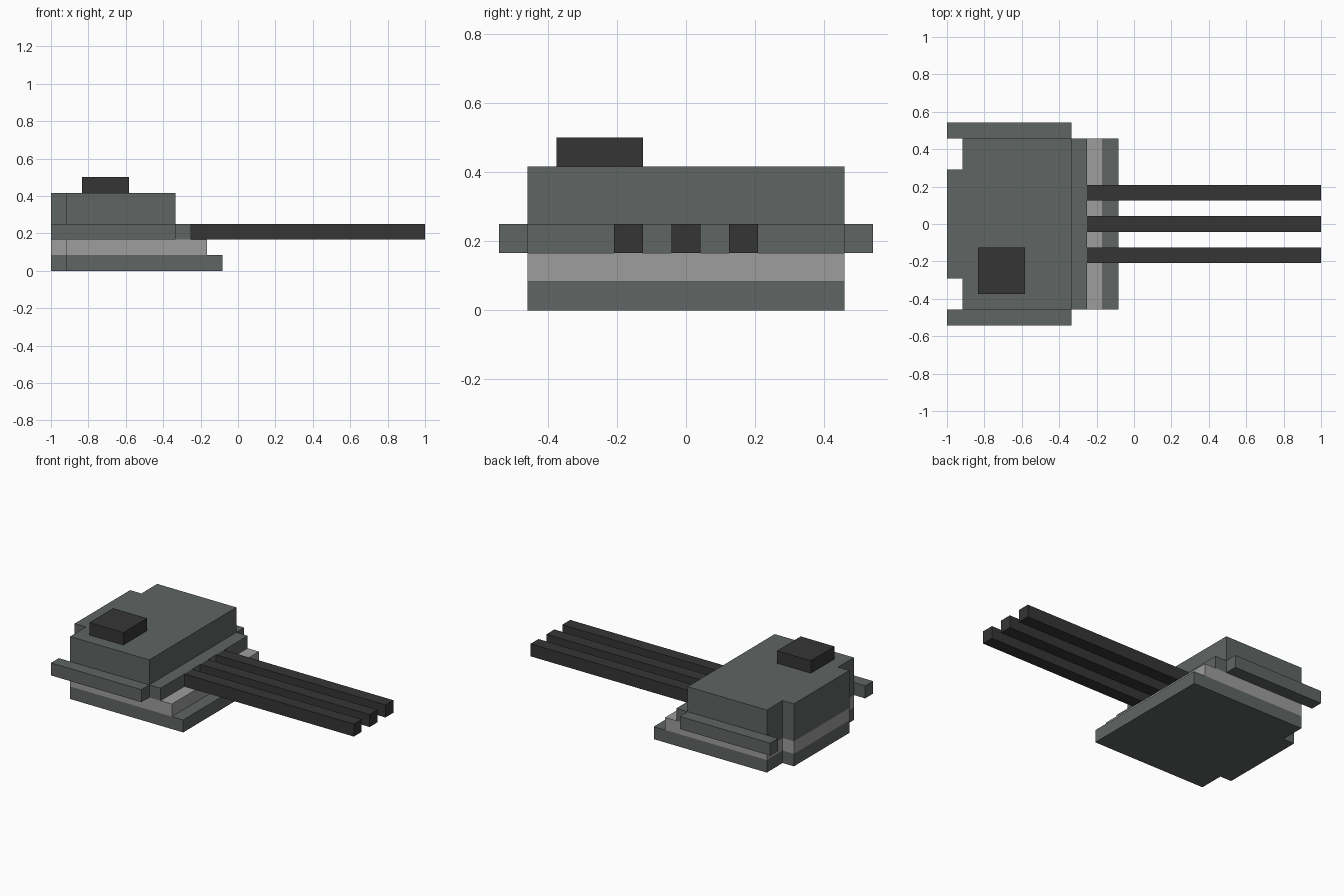
import bpy
import bmesh

if "Cube" in bpy.data.objects:
    bpy.data.objects.remove(bpy.data.objects["Cube"], do_unlink=True)

U = 1 / 12      # the block unit everything is built on


def make_material(name, rgb):
    mat = bpy.data.materials.new(name)
    mat.use_nodes = True
    color = (*rgb, 1.0)
    mat.diffuse_color = color
    mat.node_tree.nodes["Principled BSDF"].inputs["Base Color"].default_value = color
    return mat


ARMOUR = make_material("grey green armour", (0.115, 0.130, 0.123))
RING = make_material("light grey", (0.337, 0.337, 0.337))
DARK = make_material("charcoal", (0.036, 0.036, 0.036))


def prism(name, outline, z0, z1, mat):
    """Extrude a flat outline (in block units) from z0 up to z1."""
    bm = bmesh.new()
    face = bm.faces.new([bm.verts.new((x * U, y * U, z0 * U)) for x, y in outline])
    top = bmesh.ops.extrude_face_region(bm, geom=[face])
    verts = [v for v in top["geom"] if isinstance(v, bmesh.types.BMVert)]
    bmesh.ops.translate(bm, verts=verts, vec=(0, 0, (z1 - z0) * U))
    bmesh.ops.recalc_face_normals(bm, faces=bm.faces[:])
    mesh = bpy.data.meshes.new(name)
    bm.to_mesh(mesh)
    bm.free()
    mesh.materials.append(mat)
    obj = bpy.data.objects.new(name, mesh)
    bpy.context.collection.objects.link(obj)
    return obj


def box(name, x0, x1, y0, y1, z0, z1, mat):
    return prism(name, [(x0, y0), (x1, y0), (x1, y1), (x0, y1)], z0, z1, mat)


def hull_layer(name, front, z0, z1, mat):
    """Layer with a narrower block standing out at the rear."""
    outline = [(front, -5.5), (front, 5.5), (-11, 5.5), (-11, 3.5),
               (-12, 3.5), (-12, -3.5), (-11, -3.5), (-11, -5.5)]
    return prism(name, outline, z0, z1, mat)


# Stacked body layers
hull_layer("base_plate", -1, 0, 1, ARMOUR)
hull_layer("turret_ring", -2, 1, 2, RING)
hull_layer("turret_lower", -3, 2, 3, ARMOUR)
hull_layer("turret_upper", -4, 3, 5, ARMOUR)

# Side rails
for side, s in (("left", 1), ("right", -1)):
    y0, y1 = sorted((5.5 * s, 6.5 * s))
    box(f"side_rail_{side}", -12, -4, y0, y1, 2, 3, ARMOUR)

# Three gun barrels
for i, y in enumerate((-2, 0, 2)):
    box(f"barrel_{i + 1}", -3, 12, y - 0.5, y + 0.5, 2, 3, DARK)

# Roof hatch
box("roof_hatch", -10, -7, -4.5, -1.5, 5, 6, DARK)
